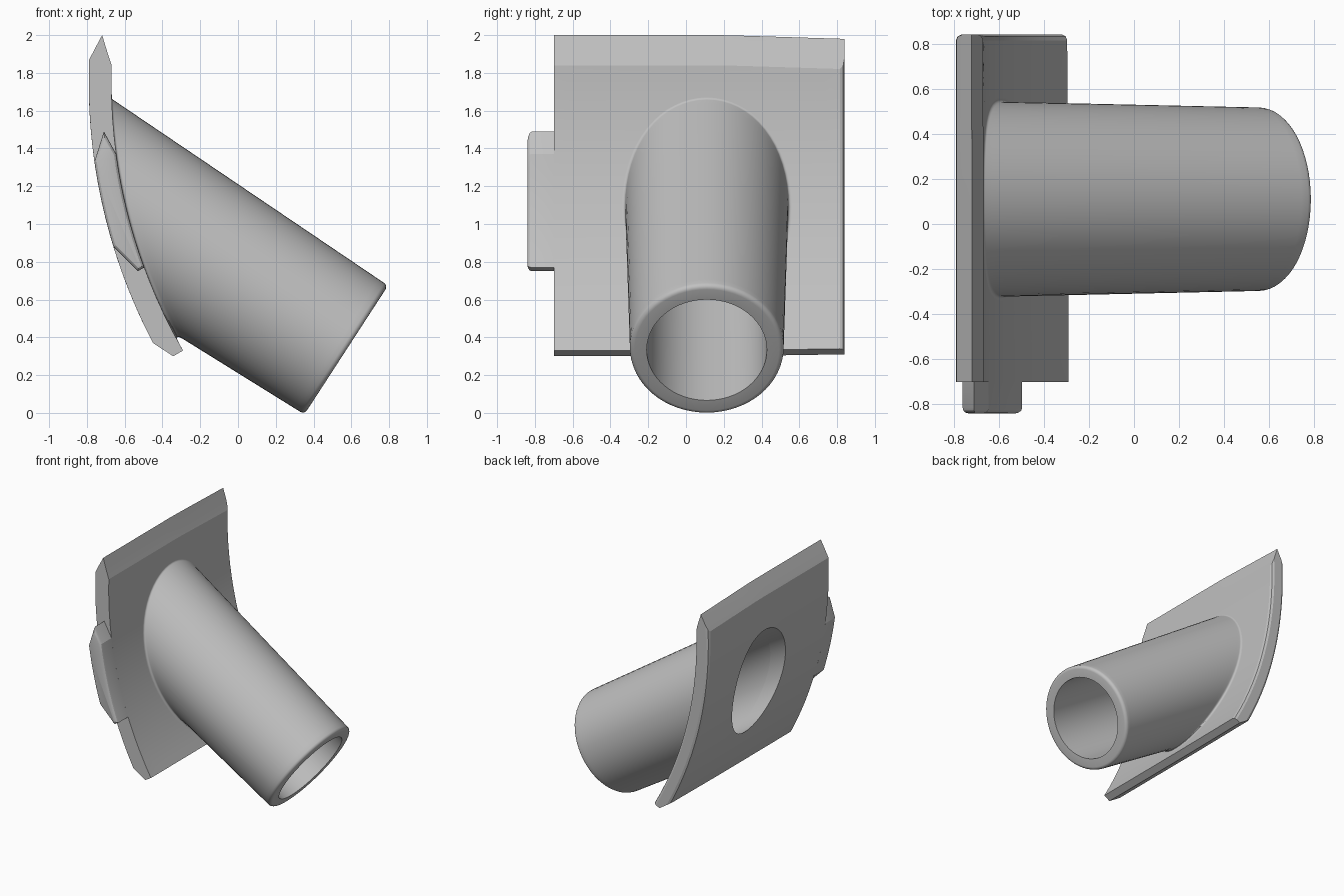
import bpy, bmesh
from math import sin, cos, radians, pi, sqrt, tan
from mathutils import Vector

if "Cube" in bpy.data.objects:
    bpy.data.objects.remove(bpy.data.objects["Cube"])

GREY = (0.53, 0.53, 0.53, 1)
mat = bpy.data.materials.new("plain grey")
mat.use_nodes = True
mat.diffuse_color = GREY
mat.node_tree.nodes["Principled BSDF"].inputs["Base Color"].default_value = GREY

# Curved flange: two concentric arcs in the xz plane
CX, CZ = 2.18, 1.75
R_FRONT, R_BACK = 2.85, 2.97

# Spout axis
TILT = radians(33)
AXIS = Vector((cos(TILT), 0, -sin(TILT)))
UP = Vector((sin(TILT), 0, cos(TILT)))
SIDE = Vector((0, 1, 0))
MOUTH = Vector((0.573, 0.11, 0.333))
R_OUT, R_BORE, TAPER, FILLET, LIP = 0.407, 0.318, 0.018, 0.018, 0.025
SEGS = 64
ANGLES = [2 * pi * i / SEGS for i in range(SEGS)]


def make_object(name, bm, crease):
    mesh = bpy.data.meshes.new(name)
    bm.to_mesh(mesh)
    bm.free()
    obj = bpy.data.objects.new(name, mesh)
    bpy.context.collection.objects.link(obj)
    mesh.materials.append(mat)
    bpy.ops.object.select_all(action='DESELECT')
    obj.select_set(True)
    bpy.context.view_layer.objects.active = obj
    bpy.ops.object.shade_smooth_by_angle(angle=radians(crease))


def loft(rings, closed=False):
    """Skin a row of equal rings; closed joins the last ring to the first."""
    bm = bmesh.new()
    loops = [[bm.verts.new(p) for p in ring] for ring in rings]
    pairs = list(zip(loops, loops[1:]))
    if closed:
        pairs.append((loops[-1], loops[0]))
    for a, b in pairs:
        for i in range(SEGS):
            j = (i + 1) % SEGS
            bm.faces.new((a[i], a[j], b[j], b[i]))
    return bm


def on_arc(radius, y, z):
    return Vector((CX - sqrt(radius ** 2 - (z - CZ) ** 2), y, z))


def point(a, t, r):
    """Point at angle a round the spout, distance t behind its mouth."""
    return MOUTH - AXIS * t + (SIDE * cos(a) + UP * sin(a)) * r


def hit(a, r, taper, surface):
    """Where a line along the spout wall meets a flange surface."""
    lo, hi = 0.0, 2.5
    for _ in range(40):
        t = (lo + hi) / 2
        p = point(a, t, r + taper * t)
        if (p.x - CX) ** 2 + (p.z - CZ) ** 2 < surface ** 2:
            lo = t
        else:
            hi = t
    return p


# Flange plate with a bore hole
def outline(w, y_inset):
    """Plate edge at depth w: 0 front, 0.5 the pointed ridge, 1 back."""
    k = abs(1 - 2 * w)
    top = 2.0 + ((1.84 if w < 0.5 else 1.87) - 2.0) * k
    low = 0.30 + ((0.33 if w < 0.5 else 0.37) - 0.30) * k
    y0, y1 = -0.70, 0.84 - y_inset
    ring = []
    for i in range(SEGS):
        side, step = divmod((i + SEGS // 8) % SEGS, SEGS // 4)
        f = step / (SEGS // 4)
        u, v = [(1, f), (1 - f, 1), (0, 1 - f), (f, 0)][side]
        y = y0 + (y1 - y0) * u
        drop = max(0, (y - 0.2) / 0.64)
        z0, z1 = low + 0.01 * drop, top - 0.02 * drop
        ring.append(on_arc(R_FRONT + (R_BACK - R_FRONT) * w, y, z0 + (z1 - z0) * v))
    return ring


def face_rings(surface, edge, steps=6):
    """Rings across one curved face, from the hole to just inside the edge."""
    hole = [hit(a, R_BORE, 0, surface) for a in ANGLES]
    rings = [hole]
    for s in range(1, steps):
        rings.append([on_arc(surface, *h.lerp(e, s / steps).yz)
                      for h, e in zip(hole, edge)])
    return rings


rim = [outline(w, inset) for w, inset in
       [(0, 0.025), (0.06, 0.008), (0.2, 0), (0.5, 0), (0.8, 0), (0.94, 0.008), (1, 0.025)]]
plate = loft(face_rings(R_FRONT, rim[0]) + rim + face_rings(R_BACK, rim[-1])[::-1], True)
bmesh.ops.recalc_face_normals(plate, faces=plate.faces)
make_object("flange_plate", plate, 16)


# Side tab: same curve, with one rounded end
def arc(radius, z0, z1, steps=8):
    return [on_arc(radius, -0.70, z0 + (z1 - z0) * i / steps) for i in range(steps + 1)]


profile = ([Vector((-0.71, -0.70, 1.49))] + arc(R_BACK, 1.33, 0.88)
           + [Vector((-0.53, -0.70, 0.75))] + arc(R_FRONT, 0.77, 1.37))
tab = bmesh.new()
base = tab.faces.new([tab.verts.new(p) for p in profile])
moved = bmesh.ops.extrude_face_region(tab, geom=[base], use_keep_orig=True)["geom"]
end = [g for g in moved if isinstance(g, bmesh.types.BMVert)]
bmesh.ops.translate(tab, verts=end, vec=(0, -0.14, 0))
edges = [e for e in tab.edges if all(v.co.y < -0.8 for v in e.verts)]
bmesh.ops.bevel(tab, geom=edges, offset=0.025, segments=3, profile=0.5, affect='EDGES')
bmesh.ops.recalc_face_normals(tab, faces=tab.faces)
make_object("side_tab", tab, 16)


# Hollow spout: blend, outer wall, rounded lip, bore
def fillet(a, steps=9):
    """Curved blend from the flange front onto the spout wall."""
    p = hit(a, R_OUT, TAPER, R_FRONT)
    m = SIDE * cos(a) + UP * sin(a)
    n = Vector((CX - p.x, 0, CZ - p.z)).normalized()
    u = (m - n * m.dot(n)).normalized()
    v = (n - m * m.dot(n)).normalized()
    s = FILLET / tan(u.angle(v) / 2)
    return [p + u * s * (1 - k / steps) ** 2 + v * s * (k / steps) ** 2
            for k in range(steps + 1)]


rings = [list(r) for r in zip(*[fillet(a) for a in ANGLES])]
lip = [[point(a, LIP * (1 - sin(q)), R_OUT - LIP * (1 - cos(q))) for a in ANGLES]
       for q in (i * pi / 8 for i in range(5))]
# Extra rings keep the long wall evenly shaded
for f in (0.02, 0.04, 0.96, 0.98):
    rings.append([p.lerp(q, f) for p, q in zip(rings[9], lip[0])])
rings += lip
rings.append([point(a, 0, R_BORE) for a in ANGLES])
rings.append([hit(a, R_BORE, 0, R_FRONT) for a in ANGLES])
spout = loft(rings)
# Turn the open shell so that its outer wall faces outward
spout.normal_update()
spout.faces.ensure_lookup_table()
if spout.faces[11 * SEGS + SEGS // 4].normal.dot(UP) < 0:
    bmesh.ops.reverse_faces(spout, faces=spout.faces)
make_object("spout", spout, 24)
